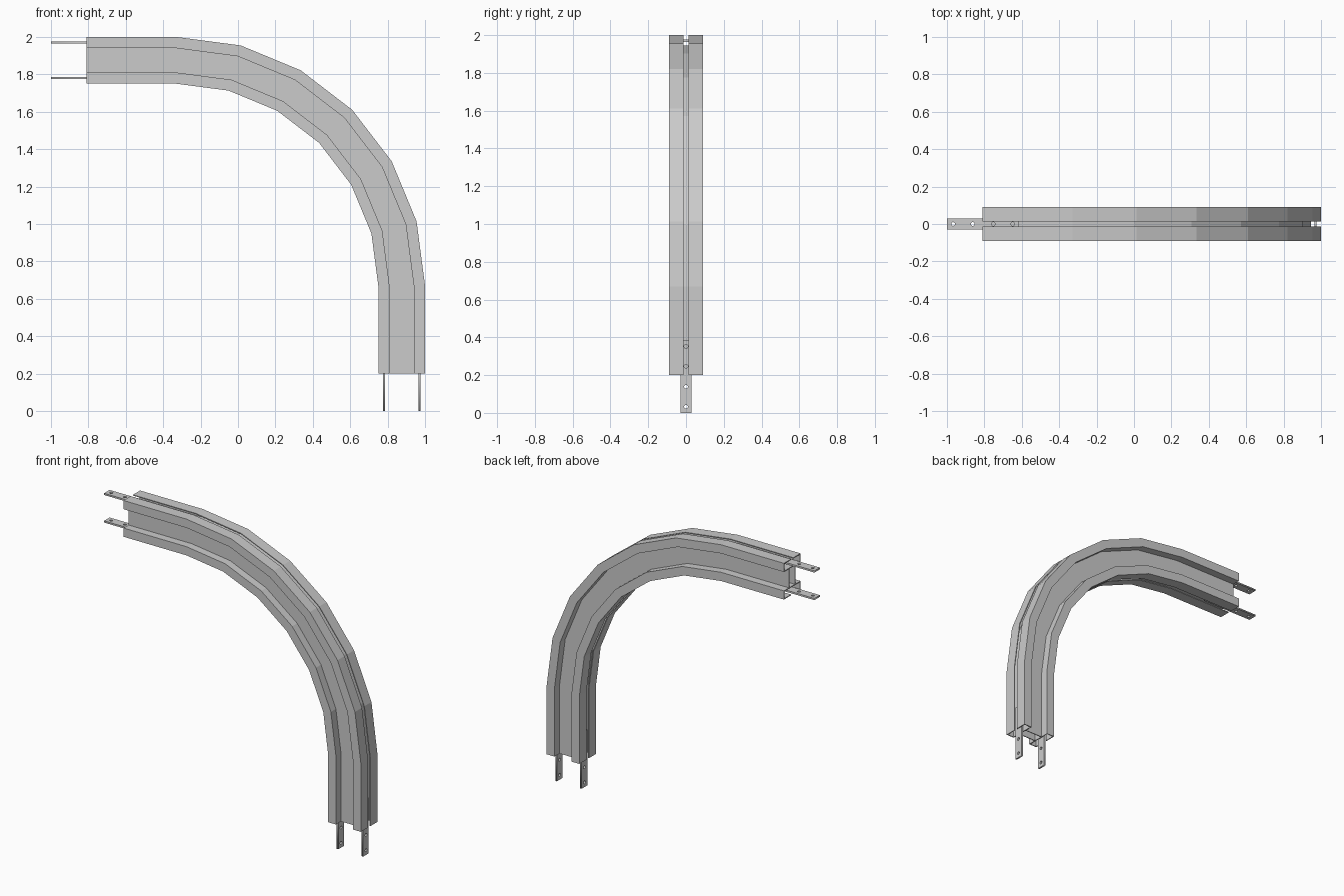
import bpy, bmesh, math
from mathutils import Matrix, Vector

if "Cube" in bpy.data.objects:
    bpy.data.objects.remove(bpy.data.objects["Cube"])

CX, CZ, R = -0.33, 0.67, 1.33      # bend centre and outer radius
H, W, F = 0.25, 0.09, 0.06         # beam depth, half width, flange depth
WEB, SLOT, T = 0.035, 0.013, 0.006 # web half width, slot half width, wall


def station(i, d):
    """Centre-plane point at station i (0..8), at depth d below outer edge."""
    if i == 0:
        return Vector((-0.81, 0, CZ + R - d))
    if i == 8:
        return Vector((CX + R - d, 0, 0.2))
    a = math.radians(15 * (i - 1))
    return Vector((CX + (R - d) * math.sin(a), 0, CZ + (R - d) * math.cos(a)))


# Curved slotted beam: hollow I-section swept through the bend
quarter = [(SLOT, F - (F - T)), (SLOT, 0), (W, 0), (W, F), (WEB, F)]
side = quarter + [(y, H - d) for y, d in reversed(quarter)]
low = [(W - T, H - T), (W - T, H - F + T)]
low += [(-y, d) for y, d in reversed(low)]
top = [(y, H - d) for y, d in reversed(low)]
section = side + low + [(-y, d) for y, d in reversed(side)] + top
hollow = [(WEB - T, F), (WEB - T, H - F), (T - WEB, H - F), (T - WEB, F)]

bm = bmesh.new()
ends = [[], []]
for loop in (section, hollow):
    rings = [[bm.verts.new(station(i, d) + Vector((0, y, 0))) for y, d in loop]
             for i in range(9)]
    n = len(loop)
    for a, b in zip(rings, rings[1:]):
        for k in range(n):
            j = (k + 1) % n
            bm.faces.new((a[k], a[j], b[j], b[k]))
    for e, ring in zip(ends, (rings[0], rings[-1])):
        e += [bm.edges.get((ring[k], ring[(k + 1) % n])) for k in range(n)]
for e in ends:
    bmesh.ops.triangle_fill(bm, use_beauty=True, use_dissolve=False, edges=e)
bmesh.ops.recalc_face_normals(bm, faces=bm.faces)
mesh = bpy.data.meshes.new("curved_beam")
bm.to_mesh(mesh)
bm.free()
bpy.context.collection.objects.link(bpy.data.objects.new("curved_beam", mesh))


def add_spline(curve, pts):
    s = curve.splines.new('POLY')
    s.points.add(len(pts) - 1)
    for p, (x, y) in zip(s.points, pts):
        p.co = (x, y, 0, 1)
    s.use_cyclic_u = True


# Drilled joining strips: local x runs from the free tip into the beam
def strip(name, matrix):
    c = bpy.data.curves.new(name, 'CURVE')
    c.dimensions, c.fill_mode, c.extrude = '2D', 'BOTH', 0.006
    add_spline(c, [(0, -0.03), (0.385, -0.03), (0.385, 0.03), (0, 0.03)])
    for x in (0.033, 0.138, 0.247, 0.352):
        add_spline(c, [(x + 0.01 * math.cos(k * math.pi / 8),
                        0.01 * math.sin(k * math.pi / 8)) for k in range(16)])
    tmp = bpy.data.objects.new(name + "_outline", c)
    bpy.context.collection.objects.link(tmp)
    deps = bpy.context.evaluated_depsgraph_get()
    me = bpy.data.meshes.new_from_object(tmp.evaluated_get(deps))
    bpy.data.objects.remove(tmp)
    ob = bpy.data.objects.new(name, me)
    ob.matrix_world = matrix
    bpy.context.collection.objects.link(ob)


for label, d in (("outer", 0.03), ("inner", 0.22)):
    strip(label + "_strip_upper", Matrix.Translation((-1, 0, 2 - d)))
    strip(label + "_strip_lower", Matrix.Translation((1 - d, 0, 0))
          @ Matrix.Rotation(-math.pi / 2, 4, 'Y'))
